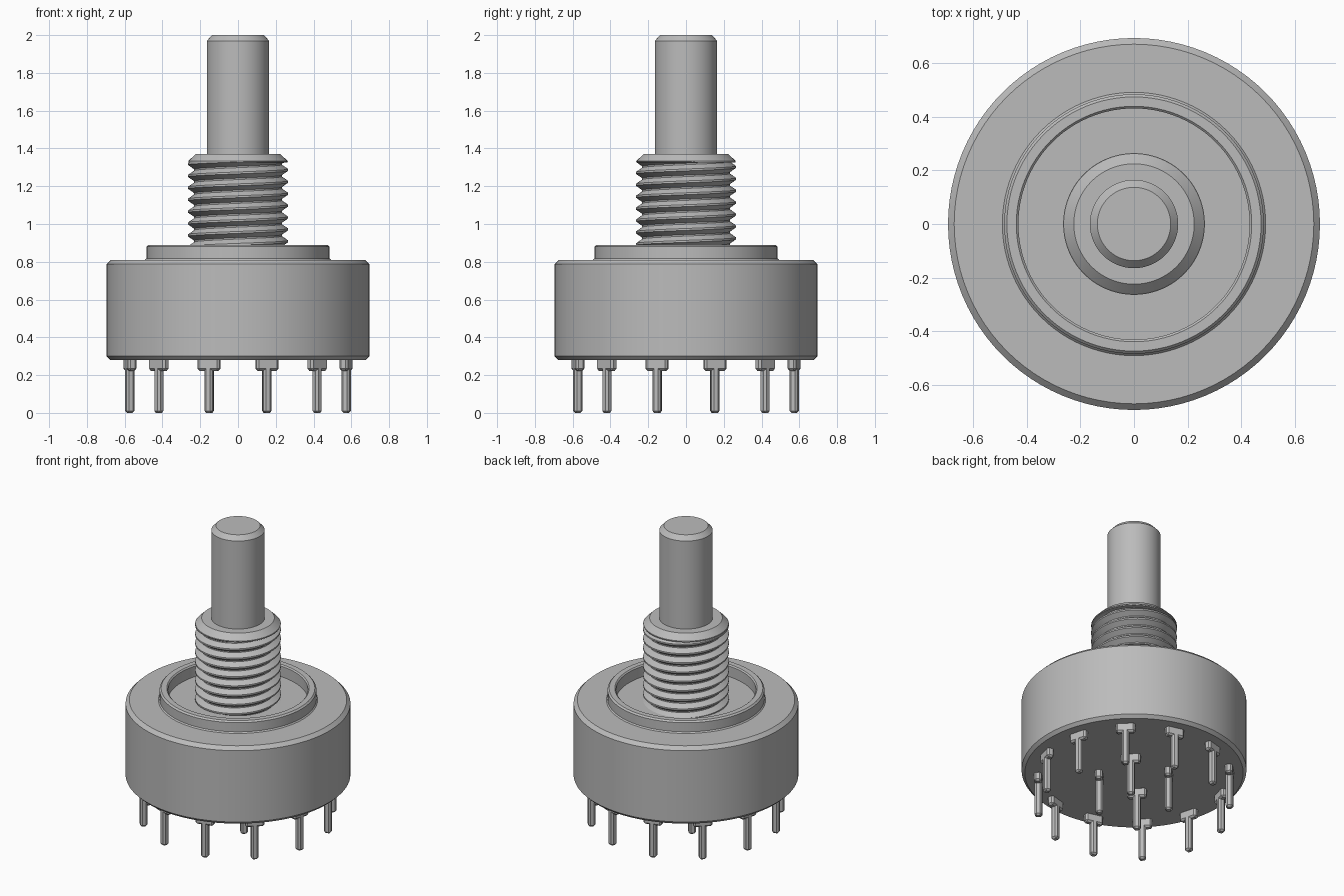
import bpy, bmesh, math
from mathutils import Matrix

cube = bpy.data.objects.get("Cube")
if cube:
    bpy.data.objects.remove(cube, do_unlink=True)

grey = bpy.data.materials.new("plain_grey")
grey.use_nodes = True
colour = (0.5, 0.5, 0.5, 1)
grey.diffuse_color = colour
grey.node_tree.nodes["Principled BSDF"].inputs["Base Color"].default_value = colour


def finish(name, bm, smooth=True):
    bmesh.ops.recalc_face_normals(bm, faces=bm.faces)
    mesh = bpy.data.meshes.new(name)
    bm.to_mesh(mesh)
    bm.free()
    mesh.materials.append(grey)
    obj = bpy.data.objects.new(name, mesh)
    bpy.context.collection.objects.link(obj)
    if smooth:
        bpy.ops.object.select_all(action='DESELECT')
        obj.select_set(True)
        bpy.context.view_layer.objects.active = obj
        bpy.ops.object.shade_smooth_by_angle(angle=math.radians(25))
    return obj


def lathe(name, profile, sides=96):
    """Spin a radius/height profile about z."""
    bm = bmesh.new()
    verts = [bm.verts.new((r, 0, z)) for r, z in profile]
    edges = [bm.edges.new(pair) for pair in zip(verts, verts[1:])]
    bmesh.ops.spin(bm, geom=verts + edges, cent=(0, 0, 0), axis=(0, 0, 1),
                   angle=math.tau, steps=sides)
    bmesh.ops.remove_doubles(bm, verts=bm.verts, dist=0.0001)
    return finish(name, bm)


# Housing with raised locating ring, closed inside the ring
lathe("housing", [(0, 0.28), (0.675, 0.28), (0.695, 0.3), (0.695, 0.787),
                  (0.672, 0.81), (0.492, 0.81), (0.485, 0.818), (0.485, 0.88),
                  (0.475, 0.89), (0.44, 0.89), (0.432, 0.882), (0.432, 0.81),
                  (0, 0.81)])

# Chamfered collar over the thread
lathe("bushing_collar", [(0, 1.325), (0.263, 1.325), (0.263, 1.333),
                         (0.225, 1.37), (0, 1.37)])

# Control shaft
lathe("shaft", [(0, 1.35), (0.165, 1.35), (0.165, 1.97), (0.137, 2), (0, 2)])


# Helical thread, trimmed flat at both ends
def thread(name, low, high, pitch, root, crest, sides=72):
    tooth = [(root, 0), (root, 0.12), (crest, 0.48), (crest, 0.64)]
    turns = math.ceil((high - low) / pitch) + 1
    rows = [(r, (t + f) * pitch) for t in range(turns) for r, f in tooth]
    bm = bmesh.new()
    columns = []
    for i in range(sides + 1):
        a = math.tau * i / sides
        start = low + pitch * (i / sides - 1)
        columns.append([bm.verts.new((r * math.cos(a), r * math.sin(a),
                                      min(max(start + z, low), high)))
                        for r, z in rows])
    for left, right in zip(columns, columns[1:]):
        for j in range(len(rows) - 1):
            bm.faces.new((left[j], right[j], right[j + 1], left[j + 1]))
    bmesh.ops.remove_doubles(bm, verts=bm.verts, dist=0.0001)
    return finish(name, bm)


thread("bushing_thread", 0.81, 1.33, 0.063, 0.232, 0.265)


# Terminals: T-shaped pins with the head along the tangent
def pin(name, radius, degrees):
    bm = bmesh.new()
    # tapered tip, stem and head as stacked boxes: half-height centre, sizes
    for size, bottom, top in (((0.045, 0.045), 0, 0.25), ((0.045, 0.12), 0.223, 0.29)):
        box = bmesh.ops.create_cube(bm, size=1)["verts"]
        bmesh.ops.scale(bm, vec=(*size, top - bottom), verts=box)
        bmesh.ops.translate(bm, vec=(0, 0, (top + bottom) / 2), verts=box)
        edges = list({e for v in box for e in v.link_edges})
        bmesh.ops.bevel(bm, geom=edges, offset=0.011, segments=1,
                        affect='EDGES', profile=0.5)
    turn = Matrix.Rotation(math.radians(degrees), 4, 'Z')
    bmesh.ops.transform(bm, verts=bm.verts,
                        matrix=turn @ Matrix.Translation((radius, 0, 0)))
    return finish(name, bm, smooth=False)


for i in range(12):
    pin(f"outer_pin_{i + 1}", 0.593, 15 + 30 * i)
for i in range(4):
    pin(f"inner_pin_{i + 1}", 0.215, 45 + 90 * i)
